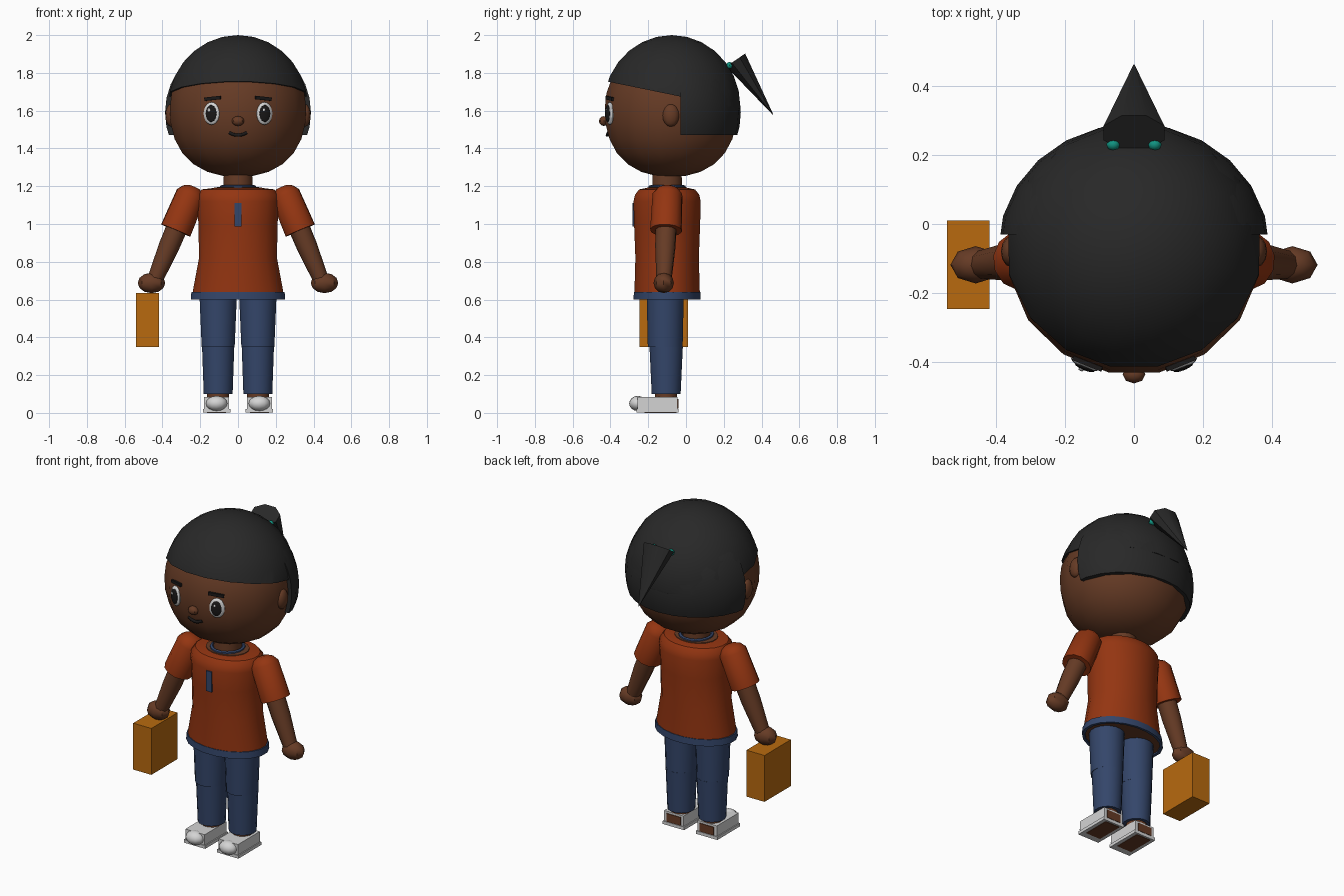
import bpy, bmesh, math
from mathutils import Matrix, Vector

cube = bpy.data.objects.get("Cube")
if cube:
    bpy.data.objects.remove(cube, do_unlink=True)


def material(name, *rgb):
    lin = [((c / 255 + 0.055) / 1.055) ** 2.4 for c in rgb] + [1.0]
    m = bpy.data.materials.new(name)
    m.use_nodes = True
    m.diffuse_color = lin
    m.node_tree.nodes["Principled BSDF"].inputs["Base Color"].default_value = lin
    return m


SKIN = material("brown skin", 102, 59, 37)
HAIR = material("black hair", 40, 40, 40)
SHIRT = material("rust shirt", 148, 53, 17)
DENIM = material("denim blue", 52, 70, 106)
CASE = material("amber case", 184, 106, 15)
TEAL = material("teal hair tie", 17, 148, 130)
WHITE = material("light grey", 212, 212, 212)
INK = material("dark features", 26, 24, 24)


def finish(name, bm, mat, angle=40):
    bmesh.ops.recalc_face_normals(bm, faces=bm.faces)
    me = bpy.data.meshes.new(name)
    bm.to_mesh(me)
    bm.free()
    me.materials.append(mat)
    me.shade_smooth()
    me.set_sharp_from_angle(angle=math.radians(angle))
    ob = bpy.data.objects.new(name, me)
    bpy.context.scene.collection.objects.link(ob)
    return ob


def ball(name, loc, size, mat, seg=12, rings=8, turn=0.0, cuts=(), fullness=2):
    """Ellipsoid; turn spins it about z, cuts are (point, normal) planes keeping the normal side."""
    bm = bmesh.new()
    bmesh.ops.create_uvsphere(bm, u_segments=seg, v_segments=rings, radius=1)
    if fullness != 2:  # fuller lower half
        for v in bm.verts:
            if v.co.z < 0:
                r = math.hypot(v.co.x, v.co.y)
                v.co /= (r ** fullness + abs(v.co.z) ** fullness) ** (1 / fullness)
    if seg == 16:  # put a flat facet at the front
        bmesh.ops.rotate(bm, verts=bm.verts, matrix=Matrix.Rotation(math.pi / seg, 3, 'Z'))
    bm.transform(Matrix.Translation(loc) @ Matrix.Rotation(turn, 4, 'Z') @ Matrix.Diagonal((*size, 1)))
    for point, normal in cuts:
        cut = bmesh.ops.bisect_plane(bm, geom=bm.verts[:] + bm.edges[:] + bm.faces[:],
                                     plane_co=point, plane_no=normal, clear_inner=True)
        edges = [e for e in cut["geom_cut"] if isinstance(e, bmesh.types.BMEdge)]
        bmesh.ops.holes_fill(bm, edges=edges)
    return finish(name, bm, mat)


def block(name, loc, size, mat, rot=Matrix.Identity(4)):
    bm = bmesh.new()
    bmesh.ops.create_cube(bm, size=1)
    bm.transform(Matrix.Translation(loc) @ rot @ Matrix.Diagonal((*size, 1)))
    return finish(name, bm, mat)


def loft(name, rings, mat, sides=16, base=(0, 0, 0), axis=None, caps=True):
    """Stack of elliptical rings (z, rx, ry), optionally aimed along an axis."""
    bm = bmesh.new()
    loops = []
    for z, rx, ry in rings:
        angles = [2 * math.pi * (i + 0.5) / sides for i in range(sides)]
        loops.append([bm.verts.new((rx * math.cos(a), ry * math.sin(a), z)) for a in angles])
    for a, b in zip(loops, loops[1:]):
        for i in range(sides):
            j = (i + 1) % sides
            bm.faces.new((a[i], a[j], b[j], b[i]))
    if caps:
        bm.faces.new(loops[0])
        bm.faces.new(loops[-1])
    m = Matrix.Translation(base)
    if axis:
        m = m @ Vector(axis).to_track_quat('Z', 'Y').to_matrix().to_4x4()
    bm.transform(m)
    return finish(name, bm, mat)


# Head and hair
ball("head", (0, -0.08, 1.61), (0.368, 0.357, 0.36), SKIN, 16, 14, fullness=2.3)
ball("hair_cap", (0, -0.075, 1.62), (0.377, 0.37, 0.38), HAIR, 16, 14,
     cuts=[((0, -0.42, 1.755), (0, 0.08, 0.39))])
ball("hair_back", (0, -0.07, 1.59), (0.392, 0.36, 0.39), HAIR, 24, 16,
     cuts=[((0, -0.03, 0), (0, 1, 0)), ((0, 0, 1.47), (0, 0, 1))])
loft("ponytail", [(0, 0.095, 0.066), (0.349, 0.002, 0.002)], HAIR, 8,
     (0, 0.263, 1.868), (0, 0.197, -0.288))

# Face
ball("nose", (0, -0.435, 1.545), (0.033, 0.026, 0.026), SKIN, 8, 6)
lip = bpy.data.curves.new("mouth", 'CURVE')
lip.dimensions = '3D'
lip.bevel_depth = 0.009
lip.bevel_resolution = 1
lip.use_fill_caps = True
spline = lip.splines.new('POLY')
spline.points.add(6)
for i, p in enumerate(spline.points):
    t = i / 3 - 1
    p.co = (0.046 * t, -0.417 + 0.006 * t * t, 1.47 + 0.014 * t * t, 1)
lip.materials.append(INK)
mouth = bpy.data.objects.new("mouth", lip)
bpy.context.scene.collection.objects.link(mouth)

# Torso
loft("shirt", [(0.62, 0.242, 0.175), (0.645, 0.242, 0.175), (0.82, 0.209, 0.17), (1.0, 0.212, 0.177),
               (1.12, 0.22, 0.18), (1.155, 0.217, 0.172), (1.183, 0.195, 0.15), (1.19, 0.135, 0.115)],
     SHIRT, 20, (0, -0.1, 0))
loft("hem_band", [(0.6, 0.253, 0.18), (0.64, 0.25, 0.178), (0.64, 0.23, 0.165), (0.6, 0.235, 0.165),
                  (0.6, 0.253, 0.18)], DENIM, 20, (0, -0.1, 0), caps=False)
loft("hips", [(0.608, 0.236, 0.166), (0.63, 0.236, 0.166)], SKIN, 20, (0, -0.1, 0))
loft("neck", [(1.17, 0.132, 0.112), (1.194, 0.128, 0.108), (1.196, 0.078, 0.08), (1.3, 0.076, 0.078)],
     SKIN, 16, (0, -0.1, 0))
loft("collar", [(1.18, 0.1, 0.102), (1.202, 0.097, 0.1), (1.206, 0.086, 0.088), (1.195, 0.076, 0.078)],
     DENIM, 16, (0, -0.1, 0), caps=False)
block("placket", (0, -0.277, 1.05), (0.036, 0.014, 0.125), DENIM)

# Paired parts
for s, side in ((1, "left"), (-1, "right")):
    # Face details
    ball(side + "_ear", (s * 0.355, -0.08, 1.575), (0.03, 0.045, 0.06), SKIN)
    turn = s * math.radians(22)
    spin = Matrix.Rotation(turn, 4, 'Z')
    ball(side + "_eye", (s * 0.14, -0.403, 1.585), (0.045, 0.016, 0.06), WHITE, 16, 10, turn)
    out = spin @ Vector((0, -1, 0))
    spot = Vector((s * 0.138, -0.403, 1.585)) + out * 0.012
    ball(side + "_pupil", spot, (0.031, 0.009, 0.045), INK, 16, 10, turn)
    ball(side + "_glint", spot + out * 0.008 + Vector((-0.008, 0, 0.018)), (0.008, 0.004, 0.01), WHITE, 8, 6, turn)
    block(side + "_brow", (s * 0.133, -0.4, 1.665), (0.09, 0.022, 0.018), INK,
          spin @ Matrix.Rotation(-s * 0.1, 4, 'Y') @ Matrix.Rotation(s * 0.2, 4, 'Y'))
    ball(side + "_hair_tie", (s * 0.06, 0.23, 1.84), (0.02, 0.018, 0.018), TEAL, 8, 6)

    # Arms
    shoulder, aim = (s * 0.25, -0.098, 1.155), (s * 0.2, -0.02, -0.475)
    loft(side + "_sleeve", [(-0.045, 0.03, 0.03), (-0.03, 0.058, 0.058), (0, 0.08, 0.08), (0.205, 0.085, 0.085)],
         SHIRT, 12, shoulder, aim)
    loft(side + "_forearm", [(0.1, 0.058, 0.058), (0.3, 0.055, 0.055), (0.48, 0.042, 0.042)],
         SKIN, 10, shoulder, aim)
    ball(side + "_hand", (s * 0.458, -0.118, 0.688), (0.073, 0.054, 0.054), SKIN, 8, 6)

    # Legs
    hip = (s * 0.105, -0.11, 0)
    loft(side + "_upper_leg", [(0.35, 0.089, 0.094), (0.625, 0.101, 0.1)], DENIM, 16, hip)
    loft(side + "_lower_leg", [(0.1, 0.078, 0.078), (0.352, 0.087, 0.09)], DENIM, 16,
         (s * 0.105, -0.105, 0))
    loft(side + "_ankle", [(0.06, 0.06, 0.06), (0.11, 0.06, 0.06)], SKIN, 12, (s * 0.105, -0.105, 0))

    # Shoes with the foot showing at heel and sole
    x = s * 0.113
    block(side + "_shoe", (x, -0.15, 0.047), (0.132, 0.212, 0.076), WHITE)
    block(side + "_shoe_sole", (x, -0.15, 0.0115), (0.145, 0.222, 0.019), WHITE)
    ball(side + "_toe_cap", (x, -0.255, 0.05), (0.057, 0.046, 0.04), WHITE)
    block(side + "_heel", (x, -0.044, 0.048), (0.095, 0.009, 0.05), SKIN)
    block(side + "_foot_bottom", (x, -0.135, 0.004), (0.1, 0.17, 0.008), SKIN)

# Carried case
block("carry_case", (-0.479, -0.118, 0.4925), (0.123, 0.255, 0.285), CASE)
